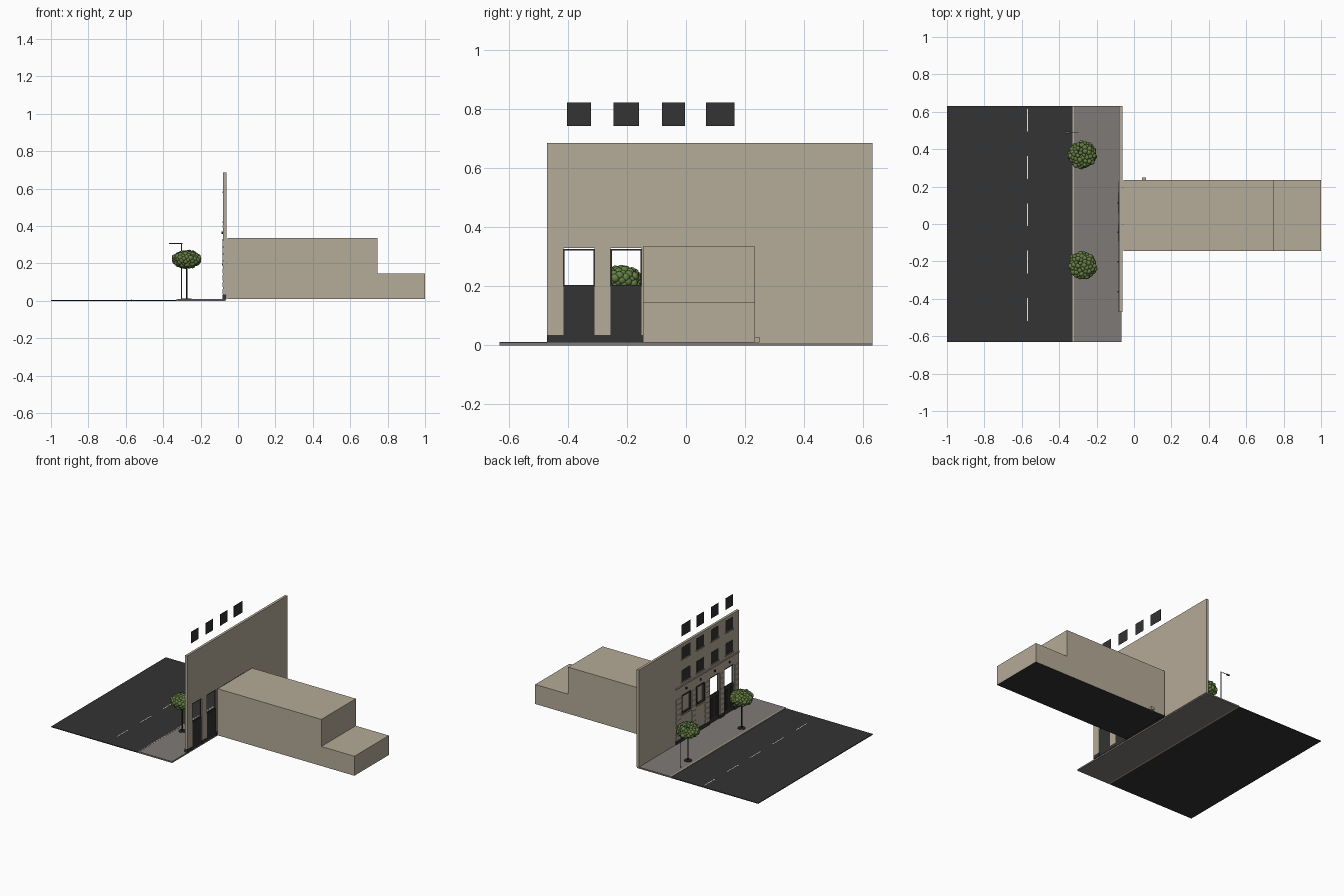
import bpy, bmesh, math, random
from mathutils import Vector, Matrix

if "Cube" in bpy.data.objects:
    bpy.data.objects.remove(bpy.data.objects["Cube"])

random.seed(4)


def mat(name, r, g, b):
    m = bpy.data.materials.new(name)
    m.diffuse_color = (r, g, b, 1)
    m.use_nodes = True
    m.node_tree.nodes["Principled BSDF"].inputs["Base Color"].default_value = m.diffuse_color
    return m


STONE = mat("tan stone", 0.46, 0.405, 0.31)
DARK = mat("charcoal", 0.033, 0.033, 0.033)
PAVE = mat("paving grey", 0.21, 0.195, 0.18)
WHITE = mat("white paint", 0.8, 0.8, 0.8)
LEAF = mat("leaf green", 0.13, 0.21, 0.06)
BARK = mat("dark bark", 0.02, 0.018, 0.016)
METAL = mat("lamp grey", 0.12, 0.12, 0.12)


def boxes(name, material, items):
    """One object from a list of (x0, x1, y0, y1, z0, z1) boxes."""
    bm = bmesh.new()
    for x0, x1, y0, y1, z0, z1 in items:
        m = (Matrix.Translation(((x0 + x1) / 2, (y0 + y1) / 2, (z0 + z1) / 2))
             @ Matrix.Diagonal((x1 - x0, y1 - y0, z1 - z0, 1)))
        bmesh.ops.create_cube(bm, size=1, matrix=m)
    return finish(name, material, bm)


def finish(name, material, bm):
    me = bpy.data.meshes.new(name)
    bm.to_mesh(me)
    bm.free()
    me.materials.append(material)
    ob = bpy.data.objects.new(name, me)
    bpy.context.collection.objects.link(ob)
    return ob


def rod(name, material, a, b, r, sides=10):
    a, b = Vector(a), Vector(b)
    d = b - a
    bm = bmesh.new()
    m = Matrix.Translation((a + b) / 2) @ d.to_track_quat('Z', 'Y').to_matrix().to_4x4()
    bmesh.ops.create_cone(bm, cap_ends=True, segments=sides, radius1=r, radius2=r,
                          depth=d.length, matrix=m)
    return finish(name, material, bm)


# Street: road, lane dashes, kerb and pavement
boxes("road", DARK, [(-1, -0.33, -0.632, 0.632, 0, 0.005)])
boxes("lane_dashes", WHITE, [(-0.573, -0.567, y - 0.061, y + 0.061, 0.005, 0.0062)
                             for y in [0.555 - 0.253 * i for i in range(5)]])
boxes("kerb", STONE, [(-0.33, -0.32, -0.632, 0.632, 0, 0.011)])
boxes("pavement", PAVE, [(-0.32, -0.066, -0.632, 0.632, 0, 0.010)])

# Facade: upper wall, blank neighbouring wall, ground floor with openings
F, B = -0.079, -0.062
ZT, ZS, ZB = 0.33, 0.20, 0.035
doors = [(-0.415, -0.31), (-0.255, -0.15)]
windows = [(-0.09, 0.0), (0.06, 0.165)]
piers = [(-0.47, -0.415), (-0.31, -0.255), (-0.15, -0.09), (0.0, 0.06), (0.165, 0.23)]
boxes("blank_wall", STONE, [(F, B, 0.23, 0.632, 0.008, 0.686)])
boxes("upper_wall", STONE, [(F, B, -0.47, 0.23, 0.398, 0.686)])
boxes("ground_floor_wall", STONE,
      [(F, B, -0.47, 0.23, ZT, 0.398)]
      + [(F, B, a, b, ZB, ZT) for a, b in piers]
      + [(F, B, a, b, ZB, ZS) for a, b in windows])
boxes("plinth", DARK, [(F - 0.003, B, a, b, 0.01, ZB) for a, b in piers + windows])
boxes("cornice", STONE, [(F - 0.005, F, -0.47, 0.23, 0.392, 0.402)])

# Stacked blocks on the piers
boxes("pier_blocks", STONE,
      [(F - 0.004, F, a + 0.006, b - 0.006, z, z + 0.027)
       for a, b in piers for z in [ZB + 0.002 + 0.0365 * i for i in range(8)]])

# Doors, with open transoms framed above
boxes("doors", DARK, [(F + 0.004, B - 0.002, a, b, 0.01, ZS) for a, b in doors])
boxes("door_panels", BARK, [(F + 0.002, F + 0.004, c - 0.018, c + 0.018, 0.04, 0.18)
                            for a, b in doors for c in (a + 0.027, b - 0.027)])


def frame(a, b, z0, z1, w, x0, x1):
    return [(x0, x1, a, a + w, z0, z1), (x0, x1, b - w, b, z0, z1),
            (x0, x1, a + w, b - w, z1 - w, z1), (x0, x1, a + w, b - w, z0, z0 + w)]


boxes("transom_frames", DARK,
      [f for a, b in doors for f in frame(a, b, ZS, ZT - 0.004, 0.004, -0.074, -0.068)])
boxes("shop_window_frames", DARK,
      [f for a, b in windows for f in frame(a, b, ZS, ZT, 0.008, F - 0.003, -0.07)])
boxes("shop_window_sills", STONE,
      [(F - 0.006, F, a - 0.004, b + 0.004, ZS - 0.01, ZS) for a, b in windows])
boxes("wall_lights", BARK, [(F - 0.008, F, c - 0.004, c + 0.004, 0.358, 0.37)
                            for c in [(a + b) / 2 for a, b in doors + windows]])

# Upper windows: three rows of thin plates, the top row above the wall
cols = [(-0.403, -0.321), (-0.245, -0.16), (-0.082, -0.003), (0.068, 0.165)]
boxes("upper_windows", DARK, [(F - 0.002, F - 0.0005, a, b, z, z + 0.08)
                              for a, b in cols for z in (0.743, 0.584, 0.425)])
boxes("upper_sills", STONE, [(F - 0.005, F, a - 0.004, b + 0.004, z - 0.008, z)
                             for a, b in cols for z in (0.584, 0.425)])

# Rear building volumes with dark undersides
rear = boxes("rear_building", STONE, [(-0.055, 0.745, -0.145, 0.234, 0.01, 0.335),
                                      (0.745, 1.0, -0.145, 0.234, 0.01, 0.146)])
rear.data.materials.append(DARK)
for p in rear.data.polygons:
    if p.normal.z < -0.5:
        p.material_index = 1
boxes("side_step", STONE, [(0.043, 0.065, 0.234, 0.249, 0.01, 0.029)])

# Street trees: grate, trunk and a crown of small leaf balls
for n, ty in enumerate((0.37, -0.22)):
    c = Vector((-0.275, ty, 0.222))
    rod(f"tree_grate_{n}", BARK, (c.x, ty, 0.010), (c.x, ty, 0.013), 0.026, 16)
    rod(f"tree_trunk_{n}", BARK, (c.x, ty, 0.010), (c.x, ty, 0.215), 0.0045)
    bm = bmesh.new()
    N = 110
    for i in range(N):
        z = 1 - 2 * (i + 0.5) / N
        r = math.sqrt(1 - z * z)
        t = i * 2.39996
        k = random.uniform(0.88, 1.04)
        p = c + Vector((r * math.cos(t) * 0.065, r * math.sin(t) * 0.065, z * 0.038)) * k
        bmesh.ops.create_icosphere(bm, subdivisions=2, radius=random.uniform(0.011, 0.016),
                                   matrix=Matrix.Translation(p))
    for f in bm.faces:
        f.smooth = True
    finish(f"tree_crown_{n}", LEAF, bm)

# Street lamp
rod("lamp_pole", METAL, (-0.302, 0.49, 0.01), (-0.302, 0.49, 0.307), 0.0025)
rod("lamp_arm", METAL, (-0.297, 0.49, 0.307), (-0.35, 0.49, 0.307), 0.0018)
boxes("lamp_head", METAL, [(-0.37, -0.345, 0.485, 0.495, 0.303, 0.309)])
